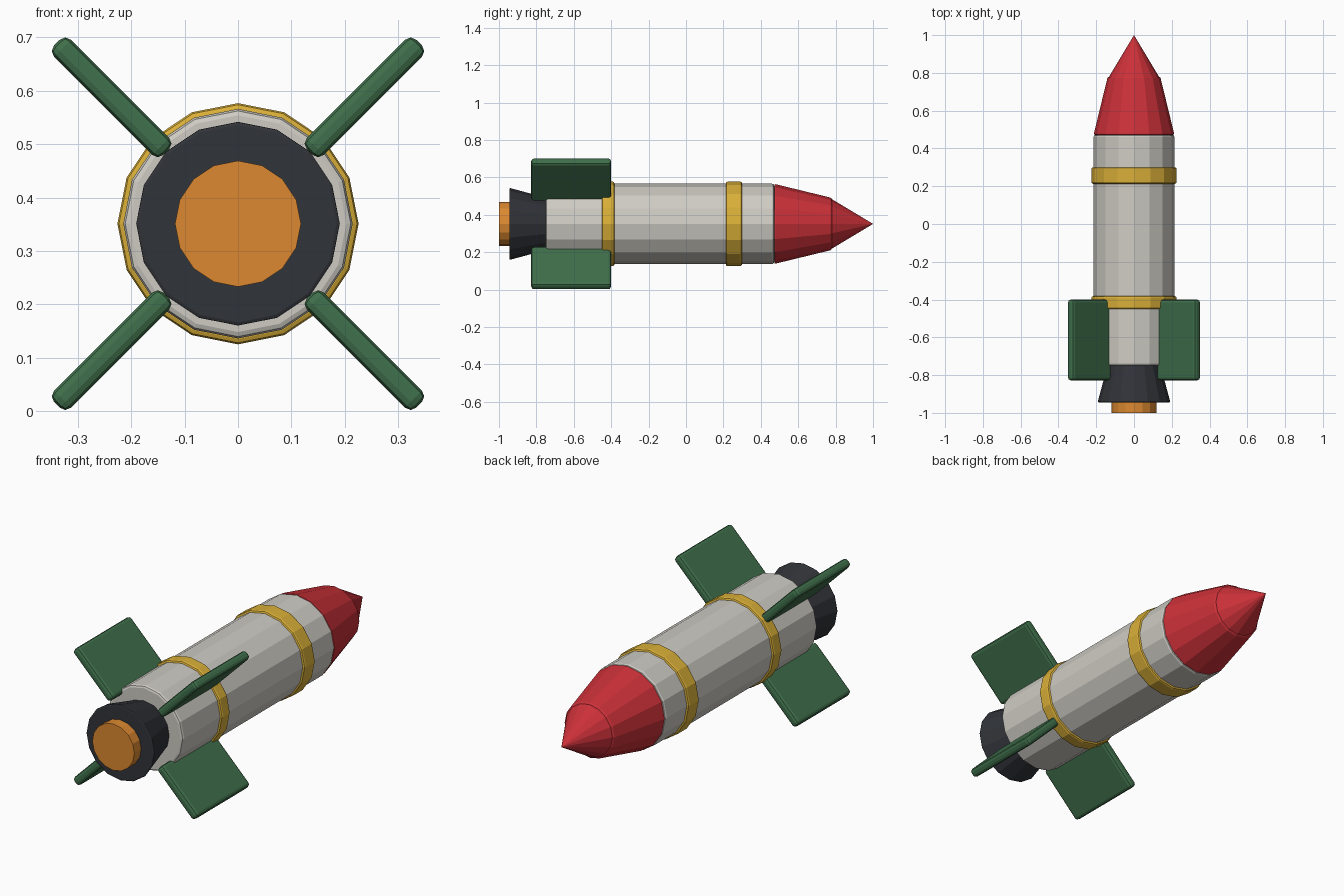
import bpy, bmesh, math
from mathutils import Matrix, Vector

if "Cube" in bpy.data.objects:
    bpy.data.objects.remove(bpy.data.objects["Cube"])

CZ = 0.351   # height of the long axis
SIDES = 16


def material(name, rgb):
    m = bpy.data.materials.new(name)
    m.diffuse_color = (*rgb, 1)
    m.use_nodes = True
    m.node_tree.nodes["Principled BSDF"].inputs["Base Color"].default_value = m.diffuse_color
    return m


WHITE = material("off_white", (0.62, 0.60, 0.55))
RED = material("red", (0.60, 0.03, 0.04))
GOLD = material("gold", (0.70, 0.43, 0.04))
DARK = material("charcoal", (0.03, 0.033, 0.04))
ORANGE = material("orange", (0.72, 0.25, 0.03))
GREEN = material("green", (0.05, 0.16, 0.07))


def finish(bm, name, mat):
    bmesh.ops.recalc_face_normals(bm, faces=bm.faces)
    mesh = bpy.data.meshes.new(name)
    bm.to_mesh(mesh)
    bm.free()
    mesh.materials.append(mat)
    ob = bpy.data.objects.new(name, mesh)
    bpy.context.collection.objects.link(ob)
    return ob


def lathe(name, profile, mat):
    """Faceted solid around the y axis from (y, radius) points; radius 0 is a tip."""
    bm = bmesh.new()
    rings = []
    for y, r in profile:
        if r == 0:
            rings.append([bm.verts.new((0, y, CZ))])
            continue
        rings.append([bm.verts.new((r * math.cos(a), y, CZ + r * math.sin(a)))
                      for a in (2 * math.pi * i / SIDES for i in range(SIDES))])
    for a, b in zip(rings, rings[1:]):
        for i in range(SIDES):
            j = (i + 1) % SIDES
            if len(b) == 1:
                bm.faces.new((a[i], a[j], b[0]))
            else:
                bm.faces.new((a[i], a[j], b[j], b[i]))
    for ring in (rings[0], rings[-1]):
        if len(ring) > 1:
            bm.faces.new(ring)
    return finish(bm, name, mat)


def drum(name, y0, y1, r0, r1, b, mat):
    """Cylinder or frustum with softened rims."""
    s = (r1 - r0) / (y1 - y0)
    return lathe(name, [(y0, r0 - b), (y0 + 0.3 * b, r0 - 0.3 * b), (y0 + b, r0 + s * b),
                        (y1 - b, r1 - s * b), (y1 - 0.3 * b, r1 - 0.3 * b), (y1, r1 - b)], mat)


# Hull and bands
drum("body", -0.75, 0.472, 0.215, 0.215, 0.012, WHITE)
drum("front_band", 0.213, 0.30, 0.226, 0.226, 0.010, GOLD)
drum("rear_band", -0.45, -0.382, 0.226, 0.226, 0.010, GOLD)

# Nose in two tapering sections
drum("nose_base", 0.472, 0.78, 0.214, 0.139, 0.008, RED)
lathe("nose_tip", [(0.775, 0.135), (1.0, 0)], RED)

# Engine nozzle and flame
drum("nozzle", -0.945, -0.745, 0.193, 0.139, 0.008, DARK)
lathe("flame", [(-1.0, 0.118), (-0.93, 0.118)], ORANGE)

# Four diagonal fins
R0, R1, Y0, Y1, T = 0.190, 0.480, -0.828, -0.40, 0.045
for k in range(4):
    bm = bmesh.new()
    bmesh.ops.create_cube(bm, size=1)
    bmesh.ops.scale(bm, vec=(R1 - R0, Y1 - Y0, T), verts=bm.verts)
    bmesh.ops.bevel(bm, geom=bm.edges[:], offset=0.015, segments=2,
                    profile=0.5, affect='EDGES')
    bmesh.ops.translate(bm, vec=((R0 + R1) / 2, (Y0 + Y1) / 2, 0), verts=bm.verts)
    turn = Matrix.Rotation(math.radians(45 + 90 * k), 4, 'Y')
    bmesh.ops.transform(bm, matrix=Matrix.Translation(Vector((0, 0, CZ))) @ turn, verts=bm.verts)
    finish(bm, f"fin_{k + 1}", GREEN)
